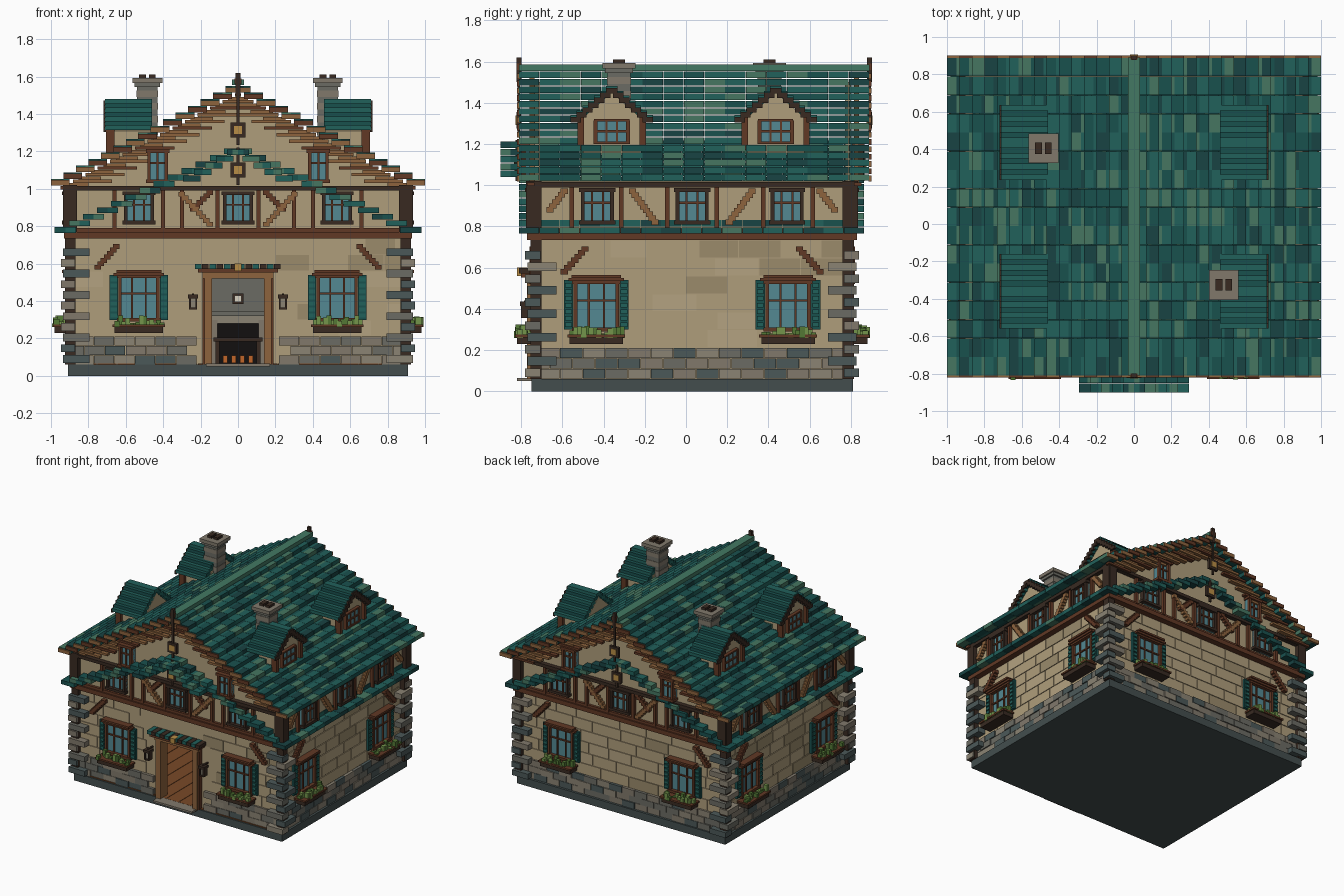
import bpy, bmesh, random

if "Cube" in bpy.data.objects:
    bpy.data.objects.remove(bpy.data.objects["Cube"])
random.seed(4)
COL = dict(teal1=(.15,.38,.36), teal2=(.12,.32,.31), teal3=(.28,.46,.38), teal4=(.12,.27,.27), ridge=(.27,.47,.39),
           cream=(.68,.61,.48), cream2=(.60,.54,.42), cream3=(.70,.63,.50), dark=(.23,.18,.15), brown=(.38,.23,.16),
           tan=(.55,.39,.25), stone1=(.50,.47,.42), stone2=(.42,.42,.39), stone3=(.30,.35,.35), stone4=(.54,.51,.45),
           base=(.27,.31,.31), glass=(.33,.53,.57), leaf1=(.33,.47,.22), leaf2=(.45,.58,.30), gold=(.72,.55,.28),
           floor=(.47,.29,.17), white=(.85,.82,.75), fire=(.75,.4,.18), black=(.10,.09,.09))
TEAL = ['teal1','teal1','teal2','teal2','teal3','teal4']
STONE = ['stone1','stone2','stone3','stone4']
mats = {}
def mat(c):
    if c not in mats:
        mats[c] = bpy.data.materials.new(c)
        mats[c].diffuse_color = (*[v**2.2 for v in COL[c]], 1)
    return mats[c]

class Part:
    """Collects boxes and prisms into one object"""
    def __init__(s, name): s.name, s.v, s.f, s.c = name, [], [], []
    def prism(s, pts, a0, a1, axis, c):
        n, k = len(pts), len(s.v)
        for a in (a0, a1):
            s.v += [(p, a, q) if axis == 'y' else (a, p, q) for p, q in pts]
        fs = [tuple(range(n)), tuple(range(2*n-1, n-1, -1))] + [(i, i+n, (i+1) % n+n, (i+1) % n) for i in range(n)]
        s.f += [tuple(k+j for j in f) for f in fs]; s.c += [c]*len(fs)
    def box(s, x0, x1, y0, y1, z0, z1, c):
        x0, x1 = sorted((x0, x1)); y0, y1 = sorted((y0, y1))
        s.prism([(x0,z0),(x1,z0),(x1,z1),(x0,z1)], y0, y1, 'y', c)
    def side(s, k, u0, u1, d0, d1, z0, z1, c):
        # k: 0 front, 1 right, 2 back, 3 left; u along wall, d outward
        if k == 0: s.box(u0, u1, -.72-d0, -.72-d1, z0, z1, c)
        if k == 2: s.box(-u0, -u1, .78+d0, .78+d1, z0, z1, c)
        if k == 1: s.box(.88+d0, .88+d1, .03+u0, .03+u1, z0, z1, c)
        if k == 3: s.box(-.88-d0, -.88-d1, .03-u0, .03-u1, z0, z1, c)
    def brace(s, k, u0, z0, u1, z1, d, c, n=7, w=.035):
        for i in range(n):
            t = i/(n-1); u = u0+(u1-u0)*t; z = z0+(z1-z0)*t
            s.side(k, u-w/2, u+w/2, d-.03, d+.02, z-.012, z+.014, c)
    def done(s):
        me = bpy.data.meshes.new(s.name); me.from_pydata(s.v, [], s.f)
        cs = sorted(set(s.c))
        for c in cs: me.materials.append(mat(c))
        for p, c in zip(me.polygons, s.c): p.material_index = cs.index(c)
        bm = bmesh.new(); bm.from_mesh(me); bmesh.ops.recalc_face_normals(bm, faces=bm.faces); bm.to_mesh(me); bm.free()
        bpy.context.collection.objects.link(bpy.data.objects.new(s.name, me))

HALF = [.88, .75, .88, .75]  # half wall length per side
# foundation, interior floor, doorstep
p = Part('foundation'); p.box(-.91,.91,-.75,.81,0,.06,'base'); p.done()
p = Part('floor_boards')
for i in range(16): p.box(-.86+i*.1075, -.756+i*.1075, -.74,.76,.055,.066,'floor')
p.box(-.17,.17,-.82,-.72,.05,.065,'stone1'); p.done()
# hollow ground-floor walls with a door opening
p = Part('ground_walls')
for k in (1,2,3): p.side(k,-HALF[k],HALF[k],-.04,0,.06,.75,'cream')
for s in (-1,1): p.side(0,s*.16,s*.88,-.04,0,.06,.75,'cream')
p.side(0,-.16,.16,-.04,0,.54,.75,'cream'); p.done()
# thin masonry blocks on the plaster
p = Part('wall_blocks')
for k in range(4):
    for r in range(6):
        u = -HALF[k] - (r % 2)*.08
        while u < HALF[k]:
            w = random.uniform(.16,.26); a, b = max(u,-HALF[k]), min(u+w-.006,HALF[k])
            if b-a > .02 and not (k == 0 and a < .19 and b > -.19):
                p.side(k,a,b,-.01,.006,.215+r*.087,.297+r*.087,random.choice(['cream']*4+['cream3','cream2']))
            u += w
p.done()
# stone plinth courses
p = Part('stone_plinth')
for k in range(4):
    for r in range(3):
        u = -HALF[k] - (r % 2)*.05
        while u < HALF[k]:
            a, b = max(u,-HALF[k]), min(u+.107,HALF[k])
            if b-a > .01 and not (k == 0 and a < .18 and b > -.18):
                p.side(k,a,b,-.01,random.choice([.015,.022]),.062+r*.05,.11+r*.05,random.choice(STONE))
            u += .11
p.done()
# alternating corner quoins and posts
p = Part('corner_quoins')
for sx in (-1,1):
    for sy in (-1,1):
        for i in range(11):
            l, w = ((.14,.075),(.075,.14))[i % 2]; e = .012*(i % 2)
            x, y = sx*(.935+e), .03+sy*(.81-e)
            p.box(x,x-sx*l,y,y-sy*w,.07+i*.057,.112+i*.057,random.choice(STONE))
        p.box(sx*.87,sx*.925,.03+sy*.73,.03+sy*.785,.06,.75,'dark')
p.done()
# floor band and upper storey
p = Part('floor_beam'); p.box(-.93,.93,-.77,.83,.735,.77,'brown'); p.done()
p = Part('upper_walls')
for k in range(4): p.side(k,-HALF[k]-.01,HALF[k]+.01,-.02,.02,.77,1.02,'cream')
for k in (0,2):
    y = -.74 if k == 0 else .77
    p.prism([(-.92,1.01),(.92,1.01),(0,1.5)], y, y+.03, 'y', 'cream')
p.done()
# timber framing
p = Part('timber_frame')
for k in range(4):
    h = HALF[k]
    p.side(k,-h-.05,h+.05,0,.055,.99,1.015,'dark'); p.side(k,-h,h,0,.04,.77,.79,'brown')
    for s in (-1,1):
        p.side(k,s*(h+.05),s*(h-.02),-.01,.055,.77,1.02,'dark')
        p.brace(k,s*(h-.13),.58,s*(h-.23),.69,.02,'brown')
        if k % 2 == 0:
            for u in (.11,.30,.40,.66): p.side(k,s*u-.011,s*u+.011,0,.045,.78,1,'brown')
            p.brace(k,s*.15,.81,s*.30,.97,.03,'tan',9); p.brace(k,s*.15,.98,s*.24,.89,.03,'brown',6)
        else:
            for u in (.12,.345,.585): p.side(k,s*u-.011,s*u+.011,0,.045,.78,1,'brown')
            p.brace(k,s*.18,.82,s*.29,.97,.03,'tan',9)
            p.brace(k,s*.62,.97,s*.69,.88,.03,'tan',6)
p.done()

# windows, shutters and planters
def window(p, k, u, z0, z1, w, d, c='brown'):
    p.side(k,u-w,u+w,d-.02,d+.012,z0,z1,'glass')
    for s in (-1,1): p.side(k,u+s*w,u+s*(w-.018),d-.02,d+.035,z0,z1,c)
    for z in (z0,z1-.018): p.side(k,u-w-.008,u+w+.008,d-.02,d+.04,z,z+.02,c)
    for t in (-1/3,1/3) if w > .06 else (0,): p.side(k,u+t*w-.005,u+t*w+.005,d,d+.022,z0,z1,'brown')
    zm = z0+(z1-z0)*.6; p.side(k,u-w,u+w,d,d+.022,zm-.005,zm+.005,'brown')
win, shut, flow = Part('windows'), Part('shutters'), Part('flower_boxes')
for k in range(4):
    for u in ((-.53,.53) if k % 2 == 0 else (-.465,.465)):
        window(win,k,u,.29,.54,.11,0)
        win.side(k,u-.135,u+.135,0,.05,.535,.55,'brown'); win.side(k,u-.12,u+.12,0,.06,.55,.565,'brown')
        for s in (-1,1):
            shut.side(k,u+s*.112,u+s*.157,0,.025,.30,.54,'teal2')
            for i in range(7): shut.side(k,u+s*.118,u+s*.151,.02,.033,.312+i*.032,.334+i*.032,'teal1')
        flow.side(k,u-.13,u+.13,.01,.1,.23,.265,'dark'); flow.side(k,u-.14,u+.14,.01,.11,.262,.275,'brown')
        for i in range(14):
            a = u-.13+i*.0185; d = random.uniform(.02,.085)
            flow.side(k,a,a+.026,d,d+.03,.26,random.uniform(.28,.325),random.choice(['leaf1','leaf2']))
    for u in ((-.53,0,.53) if k % 2 == 0 else (-.46,0,.46)): window(win,k,u,.81,.985,.08,.02,'dark')
    if k % 2 == 0:
        for u in (-.43,.43): window(win,k,u,1.03,1.21,.055,.045)
win.done(); shut.done(); flow.done()

# door surround, canopy and lanterns
p = Part('door_frame')
for s in (-1,1):
    p.box(s*.14,s*.18,-.77,-.68,.06,.55,'tan'); p.box(s*.178,s*.19,-.755,-.7,.06,.55,'brown')
p.box(-.19,.19,-.77,-.68,.52,.555,'tan'); p.box(-.215,.215,-.80,-.7,.552,.575,'brown')
for i in range(12): p.box(-.23+i*.0385,-.195+i*.0385,-.81,-.7,.572,.598,('teal1','dark')[i % 2])
p.box(-.02,.02,-.82,-.77,.56,.6,'gold'); p.done()
p = Part('lanterns')
for s in (-1,1):
    x = s*.24
    p.box(x-.022,x+.022,-.80,-.755,.355,.365,'dark'); p.box(x-.012,x+.012,-.79,-.762,.365,.415,'stone4')
    p.box(x-.026,x+.026,-.805,-.75,.415,.435,'dark'); p.box(x-.006,x+.006,-.785,-.72,.43,.44,'dark')
    for t in (-1,1): p.box(x+t*.012,x+t*.022,-.80,-.755,.36,.42,'dark')
p.done()
# interior fireplace and table
p = Part('fireplace')
for s in (-1,1): p.box(s*.11,s*.18,.55,.74,.06,.3,'stone1')
p.box(-.18,.18,.55,.74,.28,.32,'stone4'); p.box(-.21,.21,.52,.74,.32,.345,'stone2')
p.box(-.14,.14,.62,.74,.345,.735,'stone2'); p.box(-.11,.11,.72,.74,.06,.29,'black')
p.box(-.03,.03,.57,.6,.385,.44,'dark'); p.box(-.02,.02,.56,.575,.395,.43,'white')
for i in range(4): p.box(-.08+i*.045,-.055+i*.045,.6,.65,.07,.11,'fire')
p.done()
p = Part('table')
p.box(-.13,.13,-.05,.2,.185,.205,'dark')
for x in (-.12,.1):
    for y in (-.04,.17): p.box(x,x+.02,y,y+.02,.06,.19,'dark')
p.done()

# stepped tiled roof: rows of separate tiles, each row raised
def tiled_roof(name, half, z0, z1, n, y0, y1, th, over=1.5, tile=.1):
    p = Part(name); dx, dz = half/n, (z1-z0)/n; m = round((y1-y0)/tile); ty = (y1-y0)/m
    for s in (-1,1):
        for i in range(n):
            xo = half-i*dx; xi = max(0, xo-dx*over)
            for j in range(m):
                for h in (0, .5):  # two tones per tile
                    a, b = xo-(xo-xi)*h, xo-(xo-xi)*(h+.5)
                    p.box(s*a,s*b,y0+j*ty,y0+(j+1)*ty-.002,z0+i*dz,z0+i*dz+th,random.choice(TEAL))
    p.done()
tiled_roof('main_roof',1,1.022,1.555,15,-.81,.89,.031)
tiled_roof('lower_roof',.98,.765,1.22,13,-.81,.865,.031)
tiled_roof('porch_peak',.295,1.04,1.215,5,-.90,-.80,.031,1.6,.05)
p = Part('ridge_cap'); p.box(-.033,.033,-.81,.89,1.555,1.585,'ridge'); p.done()

# stepped barge boards and gable slats
p = Part('barge_boards')
for s in (-1,1):
    for i in range(15):
        xo, z = 1-i/15, 1.022+i*.0355
        for y, g in ((-.82,1),(.90,-1)):
            p.box(s*xo,s*max(0,xo-.1),y,y+g*.014,z-.004,z+.024,'brown' if i % 2 else 'tan')
            p.box(s*max(0,xo-.05),s*max(0,xo-.26),y+g*.05,y+g*.085,z-.025,z-.008,('tan','brown')[i % 3 == 0])
            p.box(s*max(0,xo-.08),s*max(0,xo-.2),y+g*.06,y+g*.085,z-.008,z+.008,'tan')
p.done()
# finials and hanging ornaments
p = Part('finials')
for y in (-.81,.89): p.box(-.013,.013,y-.012,y+.012,1.5,1.62,'dark'); p.box(-.02,.02,y-.01,y+.01,1.56,1.59,'brown')
for y, zt, zc in ((-.812,1.5,1.315),(-.82,1.22,1.10),(.89,1.5,1.315),(.86,1.2,1.10)):
    p.box(-.008,.008,y-.006,y+.006,zc-.08,zt,'dark')
    p.box(-.04,.04,y-.011,y+.011,zc-.04,zc+.04,'dark'); p.box(-.022,.022,y-.015,y+.015,zc-.022,zc+.022,'gold')
p.done()

# four dormers
p, q = Part('dormers'), Part('dormer_roofs')
for s in (-1,1):
    for cy in (-.36,.435):
        p.box(s*.46,s*.68,cy-.14,cy+.14,1.15,1.32,'cream')
        p.prism([(cy-.16,1.31),(cy+.16,1.31),(cy,1.45)],*sorted((s*.46,s*.68)),'x','cream')
        p.box(s*.67,s*.695,cy-.08,cy+.08,1.205,1.31,'glass')
        for t in (-1,1):
            p.box(s*.66,s*.705,cy+t*.135,cy+t*.165,1.17,1.33,'brown'); p.box(s*.67,s*.705,cy+t*.07,cy+t*.088,1.2,1.315,'brown')
            p.box(s*.68,s*.70,cy+t*.02,cy+t*.03,1.2,1.31,'brown')
            for i in range(7):
                a = .2-i*.0286; b = max(0,a-.05); z = 1.315+i*.0235
                q.box(s*.46,s*.71,cy+t*a,cy+t*b,z,z+.025,('teal1','teal2')[i % 2])
                q.box(s*.705,s*.72,cy+t*a,cy+t*b,z-.01,z+.016,'dark')
        for z in (1.2,1.255,1.31): p.box(s*.68,s*.705,cy-.085,cy+.085,z,z+.012,'brown')
p.done(); q.done()
# chimneys
p = Part('chimneys')
for cx, cy in ((-.485,.405),(.48,-.325)):
    for i in range(10):
        e = .055 if i % 2 else .058
        p.box(cx-e,cx+e,cy-e,cy+e,1.22+i*.034,1.254+i*.034,STONE[(i*3) % 2])
    p.box(cx-.068,cx+.068,cy-.068,cy+.068,1.545,1.57,'stone2'); p.box(cx-.08,cx+.08,cy-.08,cy+.08,1.565,1.592,'stone1')
    for t in (-1,1): p.box(cx+t*.026-.018,cx+t*.026+.018,cy-.03,cy+.03,1.59,1.61,'dark')
p.done()

for m in bpy.data.materials:
    if m.users and not m.is_grease_pencil:
        m.use_nodes = True
        m.node_tree.nodes["Principled BSDF"].inputs["Base Color"].default_value = m.diffuse_color
